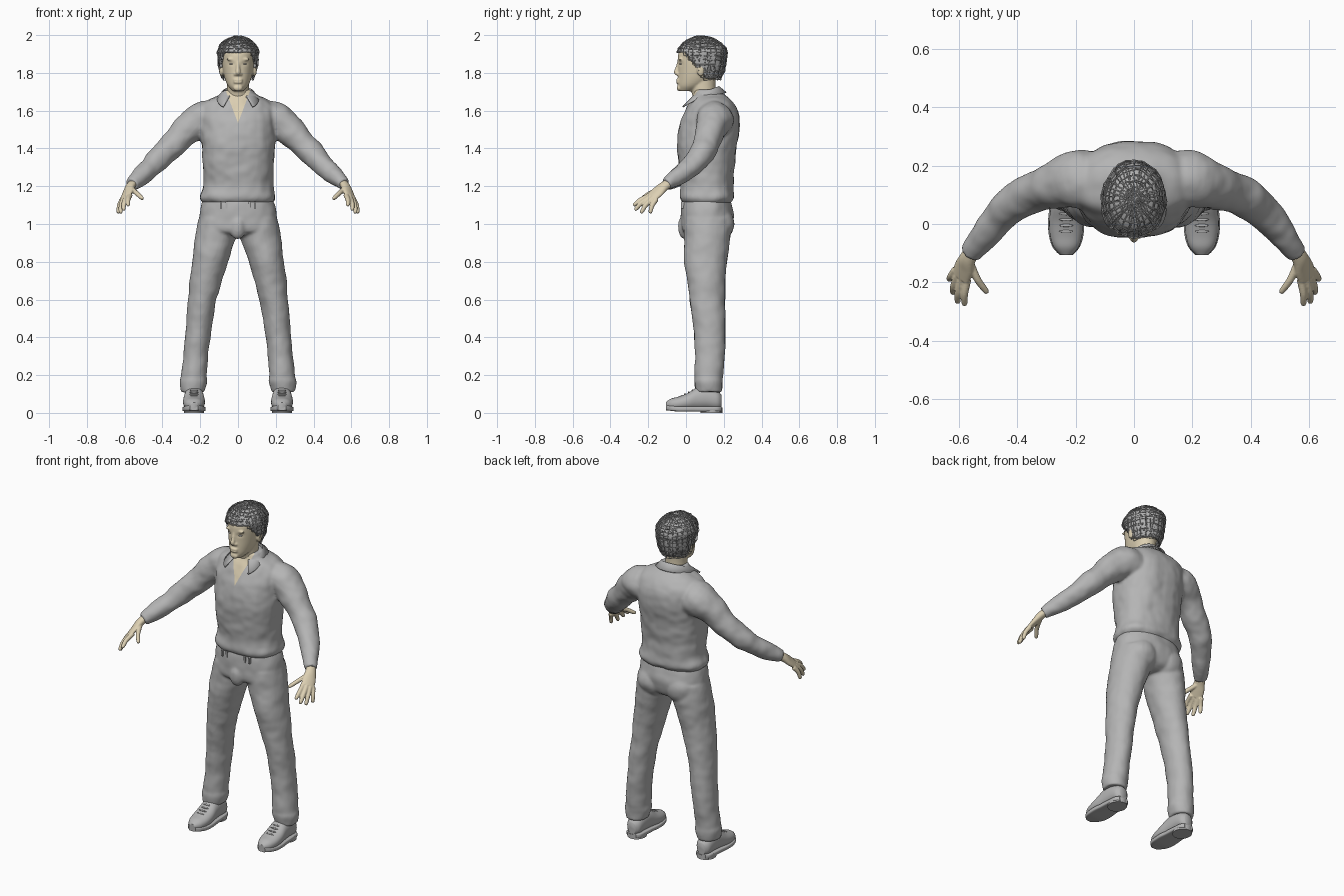
import bpy, bmesh, math, random
from mathutils import Vector, Matrix, noise

random.seed(4)
if "Cube" in bpy.data.objects:
    bpy.data.objects.remove(bpy.data.objects["Cube"])


def material(name, r, g, b):
    m = bpy.data.materials.new(name)
    m.use_nodes = True
    m.diffuse_color = (r, g, b, 1)
    m.node_tree.nodes["Principled BSDF"].inputs["Base Color"].default_value = (r, g, b, 1)
    return m


CLOTH = material("grey cloth", .46, .46, .46)
SKIN = material("pale skin", .72, .63, .45)
HAIR = material("grey hair", .44, .44, .44)


def spline(rings, k):
    """Catmull-Rom resampling of a list of equal-length tuples."""
    pts = [Vector(r) for r in rings]
    out = []
    for i in range(len(pts) - 1):
        p0, p1, p2 = pts[max(i - 1, 0)], pts[i], pts[i + 1]
        p3 = pts[min(i + 2, len(pts) - 1)]
        for j in range(k):
            t = j / k
            out.append(.5 * (2 * p1 + (p2 - p0) * t + (2 * p0 - 5 * p1 + 4 * p2 - p3) * t ** 2
                             + (3 * p1 - p0 - 3 * p2 + p3) * t ** 3))
    return out + [pts[-1]]


def loft(bm, rings, s=1, axis=None, side=(1, 0, 0), power=1, n=32, k=5):
    """Closed tube through (x, y, z, half width, half depth) sections; s=-1 mirrors it."""
    rs = spline(rings, k)
    loops = []
    for i, r in enumerate(rs):
        c = Vector(r[:3])
        t = Vector(axis) if axis else Vector(rs[min(i + 1, len(rs) - 1)][:3]) - Vector(rs[max(i - 1, 0)][:3])
        t.normalize()
        u = Vector(side)
        u = (u - t * u.dot(t)).normalized()
        v = t.cross(u)
        loop = []
        for j in range(n):
            a = 2 * math.pi * j / n
            ca, sa = math.cos(a), math.sin(a)
            p = c + u * r[3] * math.copysign(abs(ca) ** power, ca) + v * r[4] * math.copysign(abs(sa) ** power, sa)
            loop.append(bm.verts.new((p.x * s, p.y, p.z)))
        loops.append(loop)
    for a, b in zip(loops, loops[1:]):
        for j in range(n):
            bm.faces.new((a[j], a[(j + 1) % n], b[(j + 1) % n], b[j]))
    bm.faces.new(loops[0])
    bm.faces.new(loops[-1])


def upright(bm, rows, power=1):
    """Loft from (z, front y, back y, half width) rows."""
    loft(bm, [(0, (f + b) / 2, z, w, (b - f) / 2) for z, f, b, w in rows], axis=(0, 0, 1), power=power, n=48)


def blob(bm, c, r):
    bmesh.ops.create_uvsphere(bm, u_segments=20, v_segments=14, radius=1,
                              matrix=Matrix.LocRotScale(Vector(c), None, Vector(r)))


def finish(bm, name, mats, voxel=0, smooth=4, wrinkle=0, shape=None, angle=50):
    """Turn bm into an object, optionally fusing its parts and adding cloth folds."""
    bmesh.ops.recalc_face_normals(bm, faces=bm.faces[:])
    me = bpy.data.meshes.new(name)
    bm.to_mesh(me)
    bm.free()
    ob = bpy.data.objects.new(name, me)
    bpy.context.collection.objects.link(ob)
    if voxel:
        m = ob.modifiers.new("fuse", "REMESH")
        m.mode, m.voxel_size = "VOXEL", voxel
        m = ob.modifiers.new("soften", "SMOOTH")
        m.factor, m.iterations = .5, smooth
        dg = bpy.context.evaluated_depsgraph_get()
        ob.data = bpy.data.meshes.new_from_object(ob.evaluated_get(dg))
        ob.modifiers.clear()
    ob.data.materials.clear()
    for m in mats:
        ob.data.materials.append(m)
    b2 = bmesh.new()
    b2.from_mesh(ob.data)
    for f in b2.faces:
        f.material_index = 0
    if wrinkle:
        b2.normal_update()
        for v, nm in [(v, v.normal.copy()) for v in b2.verts]:
            p = v.co
            v.co = p + nm * wrinkle * (noise.noise(Vector((p.x * 9, p.y * 9, p.z * 11)))
                                       + .4 * noise.noise(Vector((p.x * 22, p.y * 22, p.z * 22))))
    if shape:
        shape(b2)
    b2.to_mesh(ob.data)
    b2.free()
    bpy.ops.object.select_all(action="DESELECT")
    ob.select_set(True)
    bpy.context.view_layer.objects.active = ob
    bpy.ops.object.shade_smooth_by_angle(angle=math.radians(angle))
    return ob


# Shirt: torso and sleeves fused, with an open neck
bm = bmesh.new()
upright(bm, [(1.11, -.012, .235, .18), (1.14, -.032, .257, .2), (1.2, -.03, .25, .185),
             (1.3, -.04, .255, .186), (1.42, -.048, .272, .195), (1.52, -.035, .284, .203),
             (1.6, -.002, .274, .2), (1.65, .02, .242, .165), (1.685, .038, .2, .1),
             (1.71, .042, .165, .075)], power=.85)
for s in (1, -1):
    loft(bm, [(.1, .155, 1.555, .088, .104), (.19, .153, 1.552, .094, .102), (.262, .133, 1.507, .084, .084),
              (.32, .115, 1.444, .071, .073), (.378, .092, 1.388, .069, .067), (.435, .05, 1.328, .062, .06),
              (.505, -.03, 1.26, .05, .048), (.562, -.105, 1.21, .035, .034)], s)


def neck_opening(b):
    front = lambda f: f.calc_center_median().y < .07 and f.calc_center_median().z > 1.5
    for s in (1, -1):
        fs = [f for f in b.faces if front(f)]
        geom = list({e for f in fs for e in f.edges}) + list({v for f in fs for v in f.verts}) + fs
        bmesh.ops.bisect_plane(b, geom=geom, dist=1e-5, plane_co=(0, 0, 1.535), plane_no=(s, 0, -.38))
    for f in b.faces:
        c = f.calc_center_median()
        if front(f) and abs(c.x) < (c.z - 1.535) * .38:
            f.material_index = 1


finish(bm, "shirt", [CLOTH, SKIN], .008, 4, .007, neck_opening)

# Folded collar
bm = bmesh.new()
rows = []
for i in range(33):
    a = math.radians(-148 + 296 * i / 32)
    c, sn = math.cos(a), math.sin(a)
    top, tip = 1.702 + .028 * c, max(0, -c) ** 2
    rows.append([bm.verts.new(p) for p in (((.072 * sn), .1 + .066 * c, top - .03), (.08 * sn, .1 + .075 * c, top),
                                          ((.112 + .05 * tip) * sn, .088 + .126 * c, top - .032 - .034 * tip))])
for a, b in zip(rows, rows[1:]):
    for j in (0, 1):
        bm.faces.new((a[j], b[j], b[j + 1], a[j + 1]))
ob = finish(bm, "collar", [CLOTH])
ob.modifiers.new("thickness", "SOLIDIFY").thickness = .007

# Trousers: hips and legs fused
bm = bmesh.new()
upright(bm, [(.93, .05, .19, .13), (.96, -.02, .235, .21), (1.03, -.03, .252, .207),
             (1.09, -.027, .245, .198), (1.14, -.015, .235, .18)], power=.9)
blob(bm, (0, -.005, .985), (.045, .04, .065))
for s in (1, -1):
    blob(bm, (.09 * s, .185, 1.0), (.09, .07, .085))
    loft(bm, [(.105, .115, 1.03, .104, .125), (.12, .112, .93, .108, .122), (.144, .105, .82, .096, .115),
              (.17, .107, .7, .086, .102), (.191, .115, .58, .074, .092), (.208, .124, .45, .069, .085),
              (.223, .127, .32, .067, .079), (.233, .122, .2, .068, .073), (.236, .12, .165, .073, .075),
              (.24, .12, .11, .062, .068)], s, axis=(0, 0, 1))
finish(bm, "trousers", [CLOTH], .008, 4, .005)

# Belt loops
bm = bmesh.new()
for x in (-.09, -.06, .06, .09):
    bmesh.ops.create_cube(bm, size=1, matrix=Matrix.LocRotScale(
        Vector((x, -.018, 1.1)), None, Vector((.011, .018, .036))))
finish(bm, "belt_loops", [CLOTH])

# Shoes: upper, sole, heel and laces
for s, tag in ((1, "left"), (-1, "right")):
    bm = bmesh.new()
    upper = [(.188, .062, .025, .034), (.165, .068, .044, .05), (.11, .08, .05, .06), (.06, .076, .053, .059),
             (.01, .06, .058, .045), (-.04, .05, .055, .036), (-.08, .045, .042, .03), (-.107, .04, .018, .016)]
    loft(bm, [(.233, y, z, w, h) for y, z, w, h in upper], s, axis=(0, 1, 0), power=.9)
    for i in range(4):
        blob(bm, (.233 * s, .035 - .02 * i, .119 - .01 * i), (.024, .005, .005))
    finish(bm, tag + "_shoe", [CLOTH])
    bm = bmesh.new()
    loft(bm, [(.233, y, .021 + max(0, -y - .04) * .1, w + .004, .014) for y, z, w, h in upper], s,
         axis=(0, 1, 0), power=.4)
    bmesh.ops.create_cone(bm, cap_ends=True, segments=32, radius1=1, radius2=1, depth=1,
                          matrix=Matrix.LocRotScale(Vector((.233 * s, .135, .014)), None, Vector((.052, .057, .028))))
    finish(bm, tag + "_shoe_sole", [CLOTH], angle=35)

# Hands: palm, fingers and thumb fused
fingers = [((.572, -.19, 1.152), (.583, -.28, 1.098)), ((.592, -.19, 1.142), (.607, -.272, 1.074)),
           ((.606, -.177, 1.135), (.623, -.24, 1.058)), ((.612, -.157, 1.132), (.636, -.192, 1.058)),
           ((.562, -.135, 1.185), (.504, -.238, 1.133))]
for s, tag in ((1, "left"), (-1, "right")):
    bm = bmesh.new()
    loft(bm, [(.545, -.075, 1.228, .026, .022), (.57, -.118, 1.198, .03, .022), (.583, -.15, 1.17, .038, .018),
              (.595, -.182, 1.143, .038, .014)], s, side=(-.04, -.04, .02))
    for a, b in fingers:
        a, b = Vector(a), Vector(b)
        mid = a.lerp(b, .5) + Vector((.004, -.004, .004))
        loft(bm, [(*a, .014, .014), (*mid, .0125, .0125), (*a.lerp(b, .9), .0105, .0105), (*b, .006, .006)],
             s, side=(0, 1, .3), n=14)
    finish(bm, tag + "_hand", [SKIN], .004, 2)

# Head: skull, neck, nose, lips, brow and ears fused
bm = bmesh.new()
upright(bm, [(1.703, -.035, .04, .026), (1.73, -.043, .1, .052), (1.77, -.043, .15, .07), (1.82, -.042, .175, .081),
             (1.87, -.044, .185, .086), (1.91, -.037, .185, .087), (1.945, .0, .165, .07), (1.97, .045, .12, .035)])
loft(bm, [(0, .11, 1.55, .075, .06), (0, .1, 1.66, .063, .062), (0, .09, 1.72, .059, .066), (0, .09, 1.79, .06, .07)],
     axis=(0, 0, 1))
loft(bm, [(0, -.036, 1.86, .009, .01), (0, -.043, 1.83, .01, .012), (0, -.051, 1.803, .013, .014),
          (0, -.044, 1.787, .011, .01)], axis=(0, 0, 1))
for z in (1.75, 1.763):
    blob(bm, (0, -.041, z), (.026, .012, .007))
blob(bm, (0, -.038, 1.72), (.025, .011, .016))
for s in (1, -1):
    blob(bm, (.014 * s, -.04, 1.793), (.009, .012, .008))
    blob(bm, (.036 * s, -.03, 1.872), (.026, .01, .007))
    blob(bm, (.088 * s, .078, 1.815), (.012, .02, .033))


def eye_sockets(b):
    for v in b.verts:
        if v.co.y < 0:
            d = ((abs(v.co.x) - .034) / .017) ** 2 + ((v.co.z - 1.848) / .011) ** 2
            v.co.y += .004 * math.exp(-d)


finish(bm, "head", [SKIN], .005, 3, 0, eye_sockets)

# Eyes
for s, tag in ((1, "left"), (-1, "right")):
    bm = bmesh.new()
    blob(bm, (.034 * s, -.023, 1.847), (.012, .0125, .0045))
    finish(bm, tag + "_eye", [CLOTH])


# Hair: a cap trimmed to the hairline, with a lattice of strands over it
def hair_cap(seg, rings, grow, jitter):
    bm = bmesh.new()
    bmesh.ops.create_uvsphere(bm, u_segments=seg, v_segments=rings, radius=1, matrix=Matrix.LocRotScale(
        Vector((0, .085, 1.882)), None, Vector((.102 + grow, .124 + grow, .108 + grow))))
    for v in bm.verts:
        t = (v.co.z - 1.882) / .115
        if t < 0:
            v.co.z += .065 * t
        else:
            bulge = 1 + .35 * t * max(0, 1 - t)
            v.co.x *= bulge
            v.co.y = .085 + (v.co.y - .085) * bulge
        v.co += Vector([random.uniform(-jitter, jitter) for _ in range(3)])
    low = [f for f in bm.faces if f.calc_center_median().z
           < 1.912 - min(max((f.calc_center_median().y + .01) * 1.2, 0), .145)]
    bmesh.ops.delete(bm, geom=low, context="FACES")
    return bm


ob = finish(hair_cap(64, 48, 0, 0), "hair_cap", [HAIR])
ob.modifiers.new("thickness", "SOLIDIFY").thickness = .012
for i, (seg, rings) in enumerate(((26, 19), (19, 14))):
    ob = finish(hair_cap(seg, rings, .004, .004), "hair_strands_%d" % (i + 1), [HAIR])
    m = ob.modifiers.new("strands", "WIREFRAME")
    m.thickness, m.use_even_offset = .005, False
